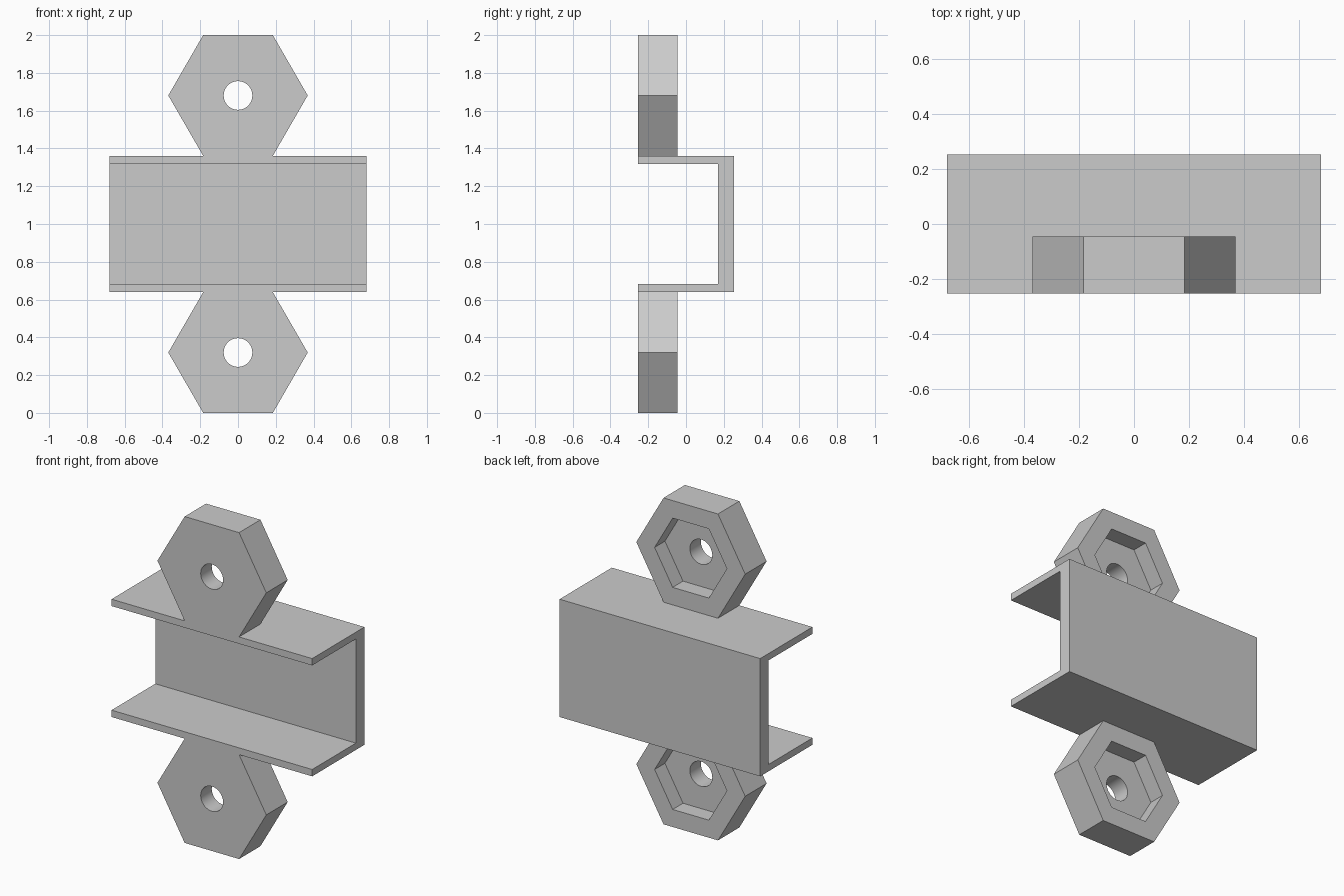
import bpy
import bmesh
from math import cos, sin, pi

cube = bpy.data.objects.get("Cube")
if cube:
    bpy.data.objects.remove(cube)

grey = bpy.data.materials.new("plain grey")
grey.use_nodes = True
colour = (0.6, 0.6, 0.6, 1)
grey.diffuse_color = colour
grey.node_tree.nodes["Principled BSDF"].inputs["Base Color"].default_value = colour

FRONT, BACK = -0.253, 0.253
HEX_BACK = -0.046
HEX_R = 0.369
FLAT = HEX_R * cos(pi / 6)      # centre to flat side
SIDES = 36


def finish(name, bm):
    bmesh.ops.recalc_face_normals(bm, faces=bm.faces)
    mesh = bpy.data.meshes.new(name)
    bm.to_mesh(mesh)
    bm.free()
    mesh.materials.append(grey)
    obj = bpy.data.objects.new(name, mesh)
    bpy.context.collection.objects.link(obj)
    return obj


def ring(bm, radius, y, z, hexagonal):
    verts = []
    for i in range(SIDES):
        a = 2 * pi * i / SIDES
        r = radius
        if hexagonal:
            r *= cos(pi / 6) / cos(a % (pi / 3) - pi / 6)
        verts.append(bm.verts.new((r * cos(a), y, z + r * sin(a))))
    return verts


def hex_lug(name, z):
    """Hexagonal tab with a screw hole and a hexagonal nut pocket behind."""
    pocket_floor = HEX_BACK - 0.1
    steps = [(HEX_R, FRONT, True), (HEX_R, HEX_BACK, True),
             (0.245, HEX_BACK, True), (0.245, pocket_floor, True),
             (0.076, pocket_floor, False), (0.076, FRONT, False)]
    bm = bmesh.new()
    rings = [ring(bm, r, y, z, h) for r, y, h in steps]
    for a, b in zip(rings, rings[1:] + rings[:1]):
        for i in range(SIDES):
            j = (i + 1) % SIDES
            bm.faces.new((a[i], a[j], b[j], b[i]))
    obj = finish(name, bm)
    bpy.ops.object.select_all(action='DESELECT')
    obj.select_set(True)
    bpy.context.view_layer.objects.active = obj
    bpy.ops.object.shade_smooth_by_angle(angle=pi / 6)


# Channel: C profile extruded along x, open to the front
bottom, top = 2 * FLAT, 2 - 2 * FLAT
wall, web = 0.042, 0.17
profile = [(FRONT, bottom), (BACK, bottom), (BACK, top), (FRONT, top),
           (FRONT, top - wall), (web, top - wall),
           (web, bottom + wall), (FRONT, bottom + wall)]
bm = bmesh.new()
end = bm.faces.new([bm.verts.new((-0.68, y, z)) for y, z in profile])
grown = bmesh.ops.extrude_face_region(bm, geom=[end], use_keep_orig=True)
bmesh.ops.translate(bm, vec=(1.36, 0, 0),
                    verts=[v for v in grown["geom"] if isinstance(v, bmesh.types.BMVert)])
finish("channel", bm)

# Mounting lugs below and above the channel
hex_lug("lower_lug", FLAT)
hex_lug("upper_lug", 2 - FLAT)
